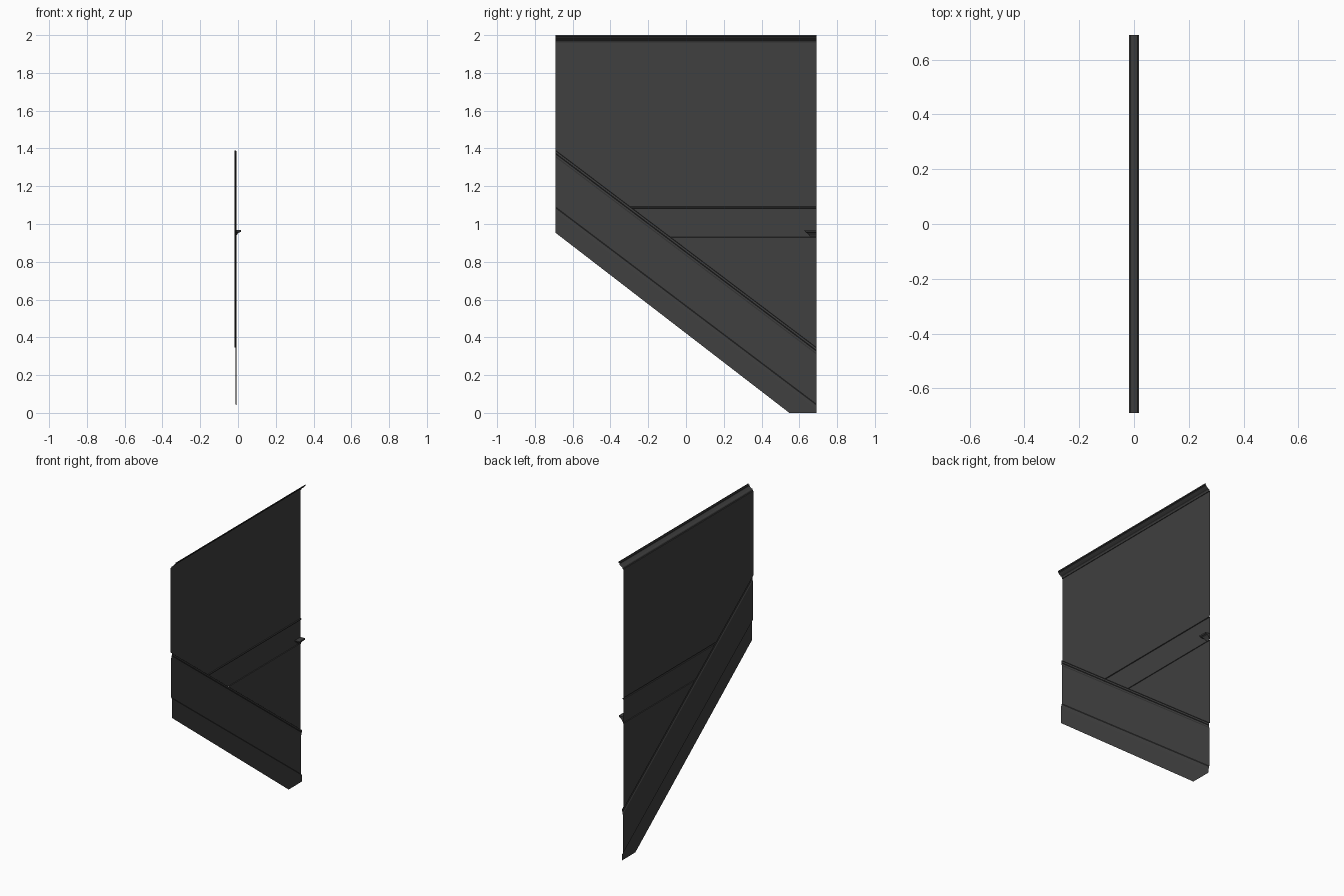
import bpy, bmesh
from mathutils import Vector

if "Cube" in bpy.data.objects:
    bpy.data.objects.remove(bpy.data.objects["Cube"])

Y = 0.69          # half length of the wall
BACK = -0.0175    # plane of the plaster
SLOPE = 1.043     # drop of the stair line over the full length

mat = bpy.data.materials.new("dark_grey")
mat.diffuse_color = (0.05, 0.05, 0.05, 1)
mat.use_nodes = True
mat.node_tree.nodes["Principled BSDF"].inputs["Base Color"].default_value = mat.diffuse_color


def strip(name, profile, drops=None, cut=None):
    """Open sheet: (x, z) profile run along y, optionally sheared and clipped."""
    bm = bmesh.new()
    drops = drops or [0] * len(profile)
    a = [bm.verts.new((x, -Y, z)) for x, z in profile]
    b = [bm.verts.new((x, Y, z - d)) for (x, z), d in zip(profile, drops)]
    for i in range(len(profile) - 1):
        bm.faces.new((a[i], a[i + 1], b[i + 1], b[i]))
    if cut:
        geom = bm.verts[:] + bm.edges[:] + bm.faces[:]
        bmesh.ops.bisect_plane(bm, geom=geom, plane_co=cut[0], plane_no=cut[1],
                               clear_inner=True)
    return finish(name, bm)


def finish(name, bm):
    me = bpy.data.meshes.new(name)
    bm.normal_update()
    for f in bm.faces:           # open sheets face the room (+x)
        if name != "rail_end" and f.normal.x < 0:
            f.normal_flip()
    bm.to_mesh(me)
    bm.free()
    me.materials.append(mat)
    ob = bpy.data.objects.new(name, me)
    bpy.context.collection.objects.link(ob)
    return ob


def bead(z, h, d):
    """Small projecting bead on the wall profile, top to bottom."""
    return [(BACK, z + h), (BACK + d, z + h * 0.6), (BACK + d, z - h * 0.6), (BACK, z - h)]


# Plaster wall with the two thin rails, clipped along the stair line
wall = [(BACK, 1.957)] + bead(1.088, 0.005, 0.005) + bead(0.926, 0.004, 0.004) + [(BACK, 0.2)]
strip("wall", wall, cut=(Vector((0, -Y, 1.39)), Vector((0, SLOPE / (2 * Y), 1))))

# Crown moulding along the top
crown = [(0.0175, 2.0), (0.0175, 1.992), (0.0125, 1.991), (0.0125, 1.985), (0.008, 1.98),
         (-0.002, 1.972), (-0.009, 1.969), (-0.012, 1.965), (-0.0135, 1.958), (BACK, 1.957)]
strip("crown_moulding", crown)

# Sloping skirt: cap moulding, flat board and lower base strip, clipped at the floor
skirt = [(BACK, 1.39), (-0.008, 1.387), (-0.008, 1.375), (-0.011, 1.370), (-0.011, 1.360),
         (-0.0135, 1.353), (-0.0135, 1.09), (-0.009, 1.085), (-0.007, 1.06), (-0.007, 0.953)]
strip("stair_skirt", skirt, drops=[SLOPE] * 9 + [SLOPE + 0.02],
      cut=(Vector((0, 0, 0)), Vector((0, 0, 1))))

# Short moulded rail end with a mitred return
bm = bmesh.new()
rings = []
for z, x, y in [(0.967, 0.0165, 0.628), (0.958, 0.0155, 0.630), (0.953, 0.002, 0.642),
                (0.943, -0.006, 0.652), (0.931, -0.013, 0.656)]:
    rings.append([bm.verts.new(p) for p in
                  ((BACK, y, z), (x, y, z), (x, Y, z), (BACK, Y, z))])
bm.faces.new(rings[0])
for r, s in zip(rings, rings[1:]):
    for i in range(3):
        bm.faces.new((r[i], s[i], s[i + 1], r[i + 1]))
bmesh.ops.recalc_face_normals(bm, faces=bm.faces[:])
finish("rail_end", bm)
